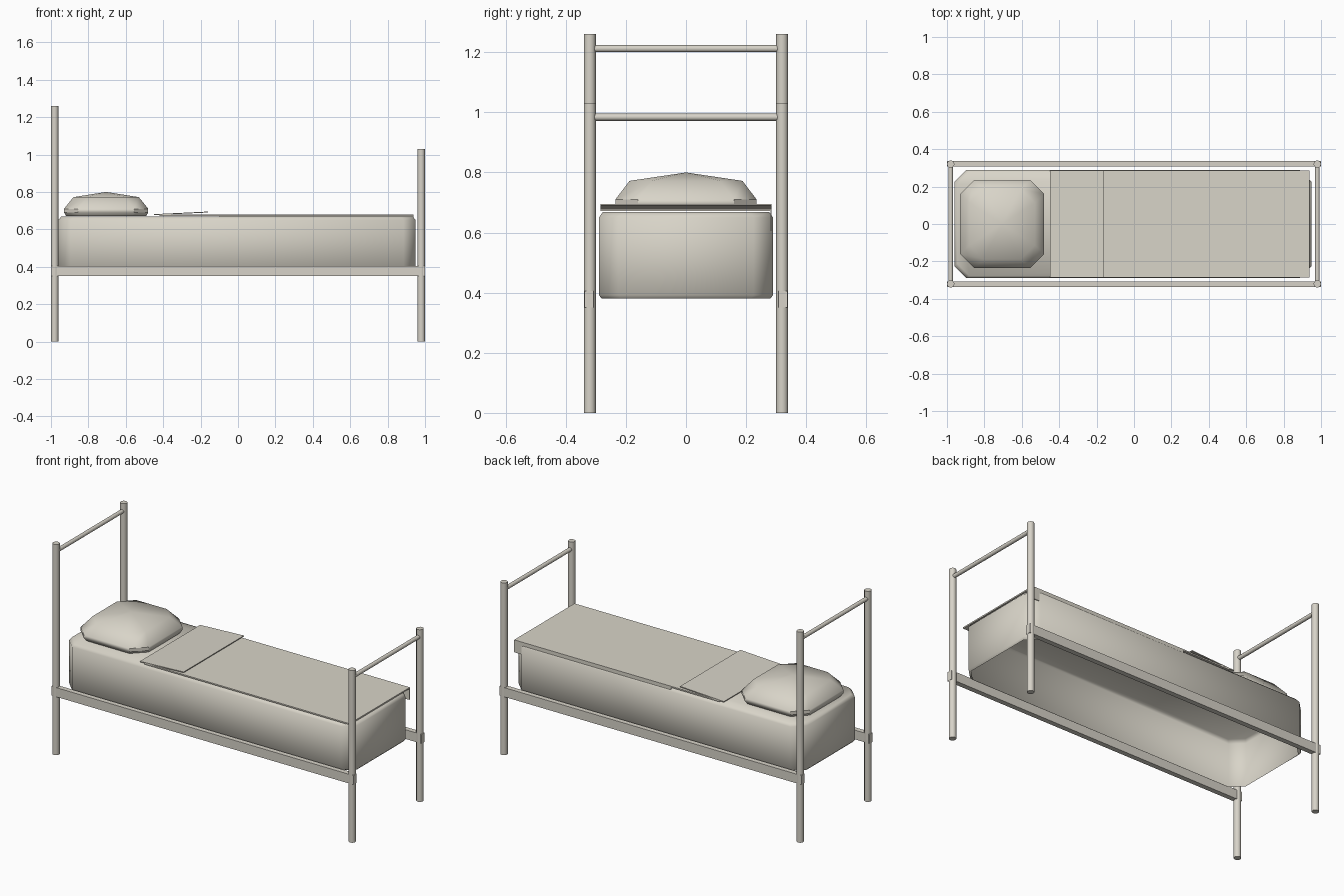
import bpy, bmesh
from math import radians
from mathutils import Vector

cube = bpy.data.objects.get("Cube")
if cube:
    bpy.data.objects.remove(cube, do_unlink=True)


def material(name, rgb):
    m = bpy.data.materials.new(name)
    m.use_nodes = True
    m.diffuse_color = (*rgb, 1)
    m.node_tree.nodes["Principled BSDF"].inputs["Base Color"].default_value = (*rgb, 1)
    return m


FRAME = material("warm grey frame", (0.68, 0.65, 0.58))
BEDDING = material("pale linen", (0.69, 0.66, 0.58))


def finish(name, bm, mat, angle=None):
    bmesh.ops.recalc_face_normals(bm, faces=bm.faces)
    mesh = bpy.data.meshes.new(name)
    bm.to_mesh(mesh)
    bm.free()
    mesh.materials.append(mat)
    obj = bpy.data.objects.new(name, mesh)
    bpy.context.collection.objects.link(obj)
    if angle:
        bpy.ops.object.select_all(action="DESELECT")
        obj.select_set(True)
        bpy.context.view_layer.objects.active = obj
        bpy.ops.object.shade_smooth_by_angle(angle=radians(angle))
    return obj


def rod(name, start, end, radius):
    a, b = Vector(start), Vector(end)
    bm = bmesh.new()
    bmesh.ops.create_cone(bm, cap_ends=True, segments=12, radius1=radius,
                          radius2=radius, depth=(b - a).length)
    turn = (b - a).to_track_quat("Z", "Y").to_matrix()
    bmesh.ops.rotate(bm, verts=bm.verts, matrix=turn)
    bmesh.ops.translate(bm, verts=bm.verts, vec=(a + b) / 2)
    return finish(name, bm, FRAME, 40)


def box(name, low, high, mat):
    low, high = Vector(low), Vector(high)
    bm = bmesh.new()
    bmesh.ops.create_cube(bm, size=1)
    bmesh.ops.scale(bm, verts=bm.verts, vec=high - low)
    bmesh.ops.translate(bm, verts=bm.verts, vec=(low + high) / 2)
    return finish(name, bm, mat)


def cushion(name, cx, rings, cut, angle, apex=None, bottom=True):
    """Stack of cut-corner rectangles, each given as (half x, half y, z)."""
    bm = bmesh.new()
    loops = []
    for hx, hy, z in rings:
        loop = []
        for sx, sy in ((1, 1), (-1, 1), (-1, -1), (1, -1)):
            pair = [(hx, hy - cut), (hx - cut, hy)]
            for x, y in (pair if sx * sy > 0 else pair[::-1]):
                loop.append(bm.verts.new((cx + sx * x, sy * y, z)))
        loops.append(loop)
    for lower, upper in zip(loops, loops[1:]):
        for i in range(8):
            j = (i + 1) % 8
            bm.faces.new((lower[i], lower[j], upper[j], upper[i]))
    if apex:
        tip = bm.verts.new((cx, 0, apex))
        for i in range(8):
            bm.faces.new((loops[-1][i], loops[-1][(i + 1) % 8], tip))
    else:
        bm.faces.new(loops[-1])
    if bottom:
        bm.faces.new(loops[0][::-1])
    return finish(name, bm, BEDDING, angle)


# Corner posts and cross bars
for end, x, height, bar_z in (("head", -0.98, 1.26, 1.212), ("foot", 0.98, 1.03, 0.984)):
    for side, y in (("right", -0.32), ("left", 0.32)):
        rod(f"{end}_post_{side}", (x, y, 0), (x, y, height), 0.02)
    rod(f"{end}_bar", (x, -0.31, bar_z), (x, 0.31, bar_z), 0.012)

# Side rails
for side, y in (("front", -0.322), ("back", 0.322)):
    box(f"side_rail_{side}", (-1, y - 0.015, 0.35), (1, y + 0.015, 0.405), FRAME)

# Mattress shell, open underneath
cushion("mattress", -0.005, [(0.945, 0.28, 0.38), (0.955, 0.29, 0.392),
                             (0.955, 0.29, 0.65), (0.94, 0.277, 0.668)],
        0.065, 50, bottom=False)

# Pillow
cushion("pillow", -0.705, [(0.215, 0.22, 0.672), (0.225, 0.235, 0.69), (0.225, 0.235, 0.71),
                           (0.175, 0.188, 0.772)], 0.075, 42, apex=0.8)

# Blanket with its turned-back top and the tucked side
box("blanket", (-0.42, -0.285, 0.671), (0.938, 0.285, 0.679), BEDDING)
box("blanket_tuck", (-0.1, 0.281, 0.605), (0.938, 0.285, 0.675), BEDDING)
bm = bmesh.new()
corners = [(-0.45, -0.285, 0.676), (-0.16, -0.285, 0.69),
           (-0.16, 0.285, 0.69), (-0.45, 0.285, 0.676)]
bm.faces.new([bm.verts.new(c) for c in corners])
fold = finish("blanket_fold", bm, BEDDING)
fold.modifiers.new("thickness", "SOLIDIFY").thickness = 0.005
